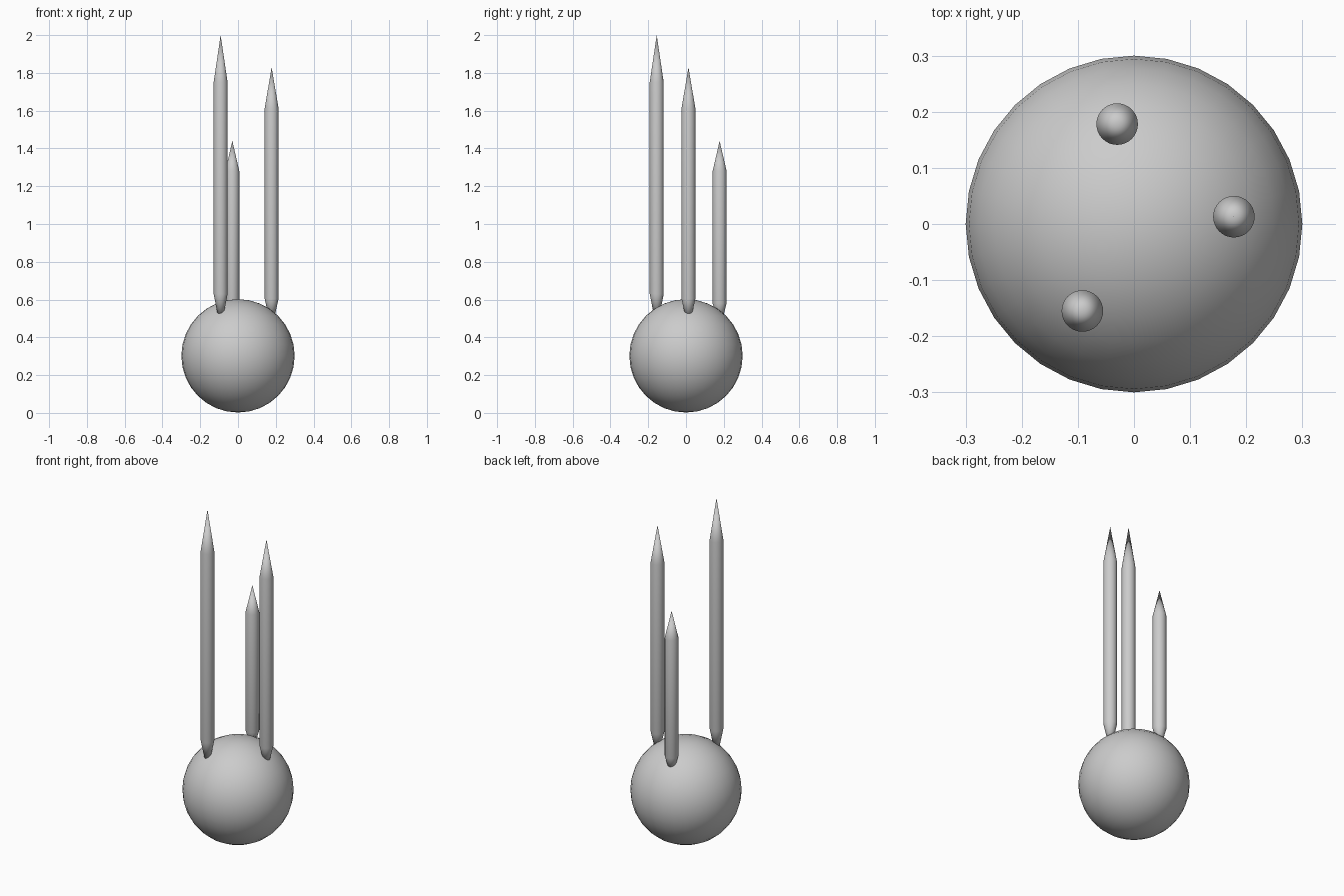
import bpy, bmesh, math

if "Cube" in bpy.data.objects:
    bpy.data.objects.remove(bpy.data.objects["Cube"])


def finish(bm, name, angle):
    bmesh.ops.recalc_face_normals(bm, faces=bm.faces)
    mesh = bpy.data.meshes.new(name)
    bm.to_mesh(mesh)
    bm.free()
    obj = bpy.data.objects.new(name, mesh)
    bpy.context.collection.objects.link(obj)
    bpy.ops.object.select_all(action='DESELECT')
    obj.select_set(True)
    bpy.context.view_layer.objects.active = obj
    bpy.ops.object.shade_smooth_by_angle(angle=math.radians(angle))
    return obj


def spike(name, x, y, shaft_bottom, shaft_top, tip, radius=0.037, sides=32):
    """Round stick with a pointed top and a tapered foot sunk in the ball."""
    base = 0.44
    profile = [(radius, shaft_bottom), (radius, shaft_top)]
    bm = bmesh.new()
    rings = []
    for r, z in profile:
        rings.append([bm.verts.new((r * math.cos(2 * math.pi * i / sides),
                                    r * math.sin(2 * math.pi * i / sides), z))
                      for i in range(sides)])
    foot, point = bm.verts.new((0, 0, base)), bm.verts.new((0, 0, tip))
    low, high = rings
    for i in range(sides):
        j = (i + 1) % sides
        bm.faces.new((low[i], low[j], high[j], high[i]))
        bm.faces.new((high[i], high[j], point))
        bm.faces.new((low[j], low[i], foot))
    obj = finish(bm, name, 30)
    obj.location = (x, y, 0)


# Ball
ball = bmesh.new()
bmesh.ops.create_uvsphere(ball, u_segments=32, v_segments=16, radius=0.3)
finish(ball, "ball", 40).location.z = 0.302

# Three upright spikes of different heights
spike("tall_spike", -0.092, -0.155, 0.63, 1.75, 2.0)
spike("middle_spike", 0.178, 0.013, 0.605, 1.61, 1.83)
spike("short_spike", -0.03, 0.178, 0.58, 1.28, 1.44)
